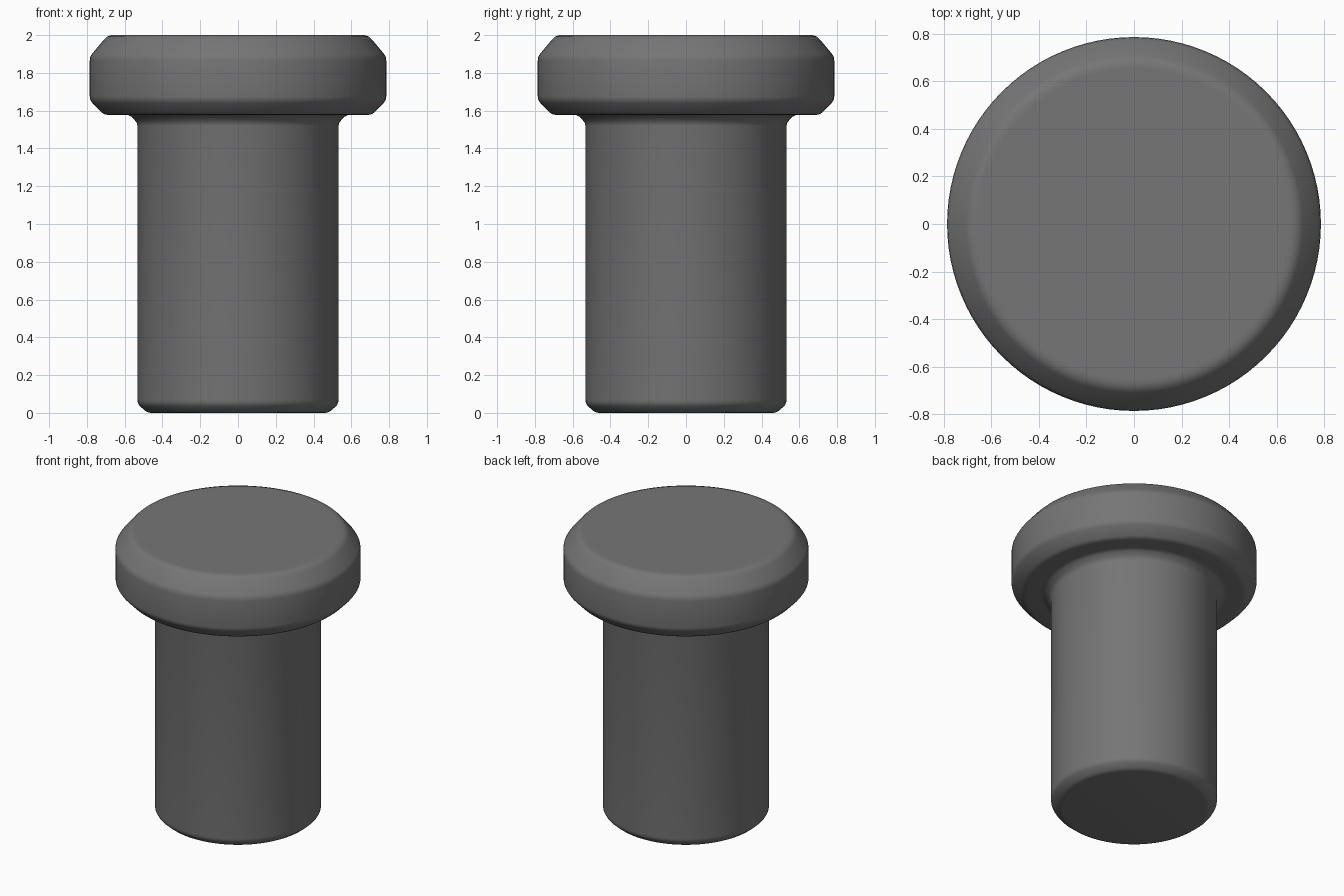
import bpy, bmesh, math

if "Cube" in bpy.data.objects:
    bpy.data.objects.remove(bpy.data.objects["Cube"])

SEGMENTS = 96

# Dark grey finish
grey = bpy.data.materials.new("dark_grey")
grey.diffuse_color = (0.18, 0.18, 0.18, 1)
grey.use_nodes = True
grey.node_tree.nodes["Principled BSDF"].inputs["Base Color"].default_value = grey.diffuse_color


def lathe(name, profile):
    """Revolve (radius, height) points about z and cap both ends."""
    bm = bmesh.new()
    rings = []
    for r, z in profile:
        rings.append([bm.verts.new((r * math.cos(a), r * math.sin(a), z))
                      for a in (2 * math.pi * i / SEGMENTS for i in range(SEGMENTS))])
    for low, high in zip(rings, rings[1:]):
        for i in range(SEGMENTS):
            j = (i + 1) % SEGMENTS
            bm.faces.new((low[i], low[j], high[j], high[i]))
    bm.faces.new(rings[0][::-1])
    bm.faces.new(rings[-1])
    mesh = bpy.data.meshes.new(name)
    bm.to_mesh(mesh)
    bm.free()
    obj = bpy.data.objects.new(name, mesh)
    bpy.context.collection.objects.link(obj)
    mesh.materials.append(grey)
    mesh.shade_smooth()
    return obj


# Headed pin: chamfered foot, straight shank, flared neck, bevelled head
lathe("headed_pin", [
    (0.46, 0), (0.475, 0.002), (0.49, 0.01), (0.522, 0.038), (0.53, 0.052),
    (0.532, 0.07), (0.532, 1.52), (0.536, 1.535), (0.545, 1.548),
    (0.566, 1.569), (0.58, 1.576), (0.60, 1.578),
    (0.69, 1.578), (0.708, 1.581), (0.724, 1.592), (0.772, 1.642),
    (0.782, 1.657), (0.785, 1.675),
    (0.785, 1.865), (0.782, 1.885), (0.772, 1.902), (0.709, 1.977),
    (0.694, 1.992), (0.67, 2.0), (0.65, 2.0),
])
